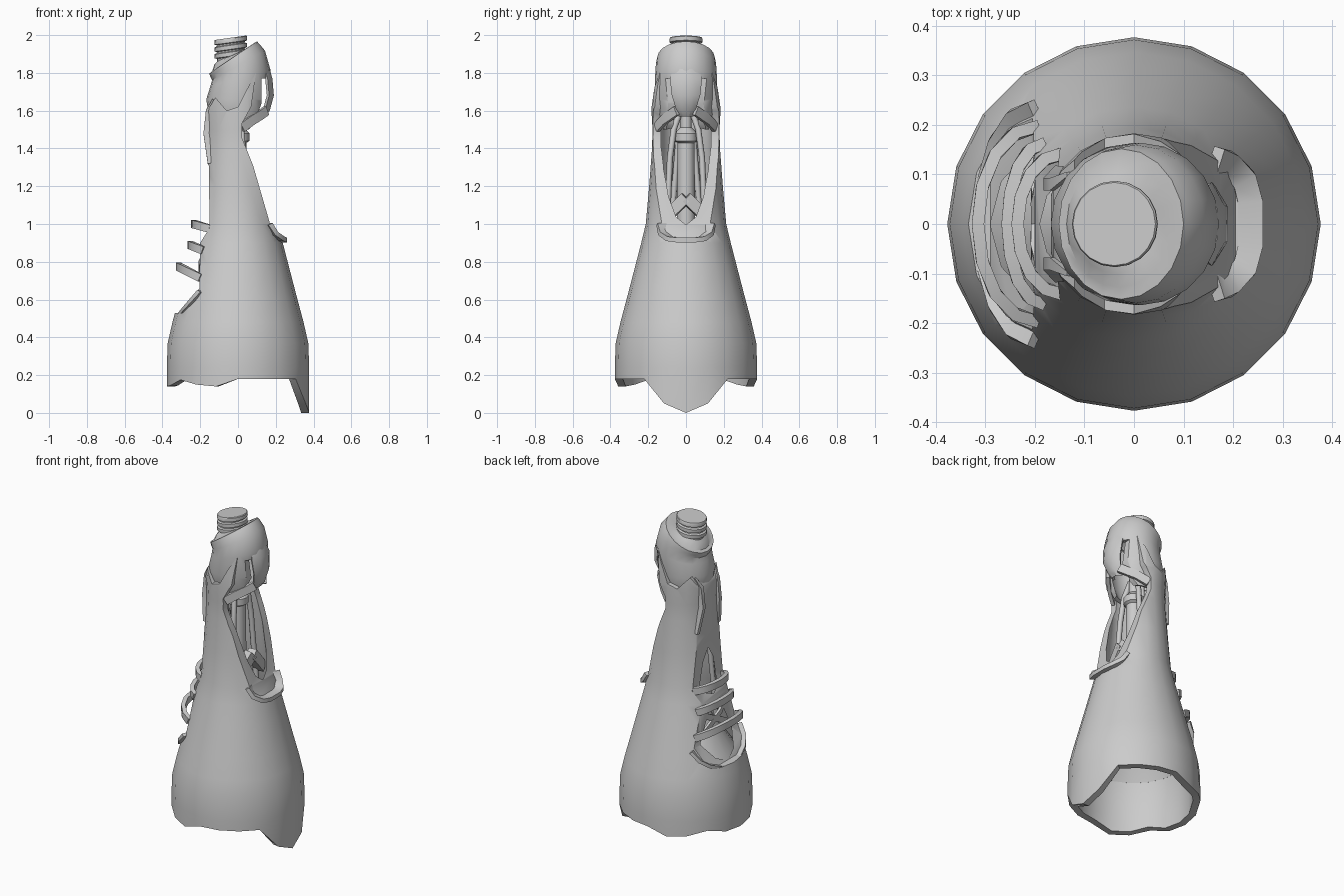
import bpy
from math import sin, cos, pi, radians
from mathutils import Vector

if "Cube" in bpy.data.objects:
    bpy.data.objects.remove(bpy.data.objects["Cube"])


def make(name, verts, faces):
    me = bpy.data.meshes.new(name)
    me.from_pydata([tuple(v) for v in verts], [], faces)
    me.update()
    ob = bpy.data.objects.new(name, me)
    bpy.context.collection.objects.link(ob)
    return ob


def finish(ob, angle=35):
    bpy.ops.object.select_all(action='DESELECT')
    ob.select_set(True)
    bpy.context.view_layer.objects.active = ob
    for m in list(ob.modifiers):
        bpy.ops.object.modifier_apply(modifier=m.name)
    bpy.ops.object.shade_smooth_by_angle(angle=radians(angle))


def ring(cx, cz, r, tilt=0, n=20):
    t = radians(tilt)
    return [Vector((cx + r * cos(a) * cos(t), r * sin(a), cz + r * cos(a) * sin(t)))
            for a in (2 * pi * k / n for k in range(n))]


def loft(name, rings, caps=False):
    n = len(rings[0])
    faces = [(i * n + j, i * n + (j + 1) % n, (i + 1) * n + (j + 1) % n, (i + 1) * n + j)
             for i in range(len(rings) - 1) for j in range(n)]
    if caps:
        last = (len(rings) - 1) * n
        faces += [tuple(reversed(range(n))), tuple(range(last, last + n))]
    return make(name, [v for r in rings for v in r], faces)


def band(name, pts, w, h, ref=(0, 0, 1), taper=1.0):
    """Rectangular strip swept along a path: h along ref, w across it."""
    pts = [Vector(p) for p in pts]
    rings = []
    for i, p in enumerate(pts):
        t = (pts[min(i + 1, len(pts) - 1)] - pts[max(i - 1, 0)]).normalized()
        s = t.cross(Vector(ref)).normalized()
        u = s.cross(t)
        k = taper if i == 0 else 1.0
        rings.append([p + s * w / 2 * a * k + u * h / 2 * b * k
                      for a, b in ((-1, -1), (1, -1), (1, 1), (-1, 1))])
    ob = loft(name, rings, True)
    finish(ob)
    return ob


def sides(name, pts, w, h, ref, taper=1.0):
    for tag, s in (("left", 1), ("right", -1)):
        band(tag + "_" + name, [(x, y * s, z) for x, y, z in pts], w, h, ref, taper)


def arc(x_out, z_out, x_end, y_end, z_end, n=8):
    """Half-elliptic path through both ends, bulging along x."""
    return [(x_end + (x_out - x_end) * cos(a), y_end * sin(a), z_end + (z_out - z_end) * cos(a))
            for a in (-pi / 2 + pi * i / n for i in range(n + 1))]


def cord(name, pts, r):
    cu = bpy.data.curves.new(name, 'CURVE')
    cu.dimensions = '3D'
    cu.bevel_depth, cu.bevel_resolution, cu.use_fill_caps = r, 1, True
    sp = cu.splines.new('POLY')
    sp.points.add(len(pts) - 1)
    for q, p in zip(sp.points, pts):
        q.co = (*p, 1)
    ob = bpy.data.objects.new(name, cu)
    bpy.context.collection.objects.link(ob)


def trim(ob, outline, thick):
    """Thicken a shell inwards and keep only what lies within an x-z outline."""
    m = ob.modifiers.new("thick", 'SOLIDIFY')
    m.thickness, m.offset = thick, -1
    n = len(outline)
    cut = make("trim_helper", [(x, y, z) for y in (-1, 1) for x, z in outline],
               [tuple(range(n)), tuple(reversed(range(n, 2 * n)))] +
               [(i, i + n, (i + 1) % n + n, (i + 1) % n) for i in range(n)])
    cut.hide_render = True
    b = ob.modifiers.new("trim", 'BOOLEAN')
    b.operation, b.solver, b.object = 'INTERSECT', 'EXACT', cut
    finish(ob)
    bpy.data.objects.remove(cut)


# Outer bell shell with a wavy bottom rim, opened at front and back
rim_half = [0.0, .05, .18, .18, .18, .18, .14, .15, .175, .145, .14]
rim = ring(0, 0, .377)
for k, v in enumerate(rim):
    v.z = rim_half[min(k, 20 - k)]
profile = [(.377, .24), (.372, .37), (.347, .48), (.315, .6), (.268, .78), (.237, .9), (.213, 1.0),
           (.195, 1.2), (.18, 1.4), (.177, 1.5), (.183, 1.6), (.177, 1.7), (.168, 1.82)]
shell = loft("bell_shell", [rim] + [ring(0, z, r) for r, z in profile])
trim(shell, [(-.5, -.1), (.5, -.1), (.5, .92), (.205, .925), (.17, 1.0), (.08, 1.31), (.02, 1.46),
             (.02, 1.53), (.07, 1.62), (.095, 1.8), (.04, 1.7), (0, 1.62), (-.06, 1.6), (-.12, 1.67),
             (-.162, 1.6), (-.168, 1.48), (-.155, 1.32),
             (-.15, .98), (-.2, .9), (-.205, .66), (-.29, .53), (-.5, .52)], .042)

# Inner dome and central rod
inner = loft("inner_dome", [ring(0, .46, .325), ring(0, .56, .27), ring(0, .66, .2), ring(0, .78, .12),
                            ring(0, .88, .05)])
inner.modifiers.new("thick", 'SOLIDIFY').thickness = .02
finish(inner)
rod = loft("central_rod", [ring(0, z, r, 0, 12) for z, r in
                           ((.8, .05), (1.43, .045), (1.44, .06), (1.48, .06), (1.51, .03), (1.7, .03))], True)
finish(rod)

# Rear edge plates and the front lip
sides("rear_edge_plate", [(-.13, .1, 1.66), (-.155, .08, 1.6), (-.168, .08, 1.48), (-.145, .105, 1.32)],
      .025, .03, (1, 0, 0), .4)
band("front_lip", [(.165, -.13, 1.0), (.19, -.122, .95), (.222, -.09, .922), (.235, -.045, .915),
                   (.235, .045, .915), (.222, .09, .922), (.19, .122, .95), (.165, .13, 1.0)], .05, .025)

# Rear rib hoops, lower lip and crossed straps
for i, a in enumerate([(-.235, 1.0, -.15, .14, .975), (-.255, .89, -.185, .16, .86),
                       (-.315, .775, -.2, .195, .715)]):
    band("rear_rib_%d" % (i + 1), arc(*a), .025, .042)
band("rear_lower_lip", arc(-.305, .51, -.2, .23, .645), .04, .02)
for s in (1, -1):
    band("rear_cross_strap", [(-.17, .16 * s, .85), (-.2, .05 * s, .79), (-.2, -.07 * s, .73),
                              (-.18, -.19 * s, .66)], .015, .035)

# Chevron brace and inner cords
sides("chevron_brace", [(.09, 0, 1.14), (.08, .06, 1.08), (.06, .14, 1.0)], .05, .06, (0, 0, 1))
for s in (1, -1):
    cord("front_cord", [(.0, .03 * s, 1.6), (.02, .065 * s, 1.5), (.03, .085 * s, 1.35), (.05, .1 * s, 1.0),
                        (.06, .11 * s, .85)], .016)
    cord("rear_cord", [(-.08, .03 * s, 1.62), (-.11, .045 * s, 1.4), (-.12, .065 * s, 1.15),
                       (-.13, .09 * s, .9), (-.13, .11 * s, .7)], .016)

# Tilted head with stepped collar on top, open at the face
head = loft("head_shell", [ring(0, 1.5, .12), ring(-.005, 1.58, .15), ring(-.005, 1.66, .163),
                           ring(.013, 1.775, .164, 15),
                           ring(.003, 1.84, .16, 29), ring(-.018, 1.868, .156, 34),
                           ring(-.026, 1.882, .152, 34), ring(-.03, 1.88, .128, 34),
                           ring(-.035, 1.89, .1, 26), ring(-.035, 1.895, .06, 16)])
trim(head, [(-.5, 1.62), (-.1, 1.6), (0, 1.48), (.04, 1.48), (.085, 1.53), (.125, 1.64), (.125, 1.77),
            (.5, 1.79), (.5, 2.2), (-.5, 2.2)], .022)

# Face plate
rows = [(.168, 1.82, .068), (.182, 1.77, .085), (.19, 1.68, .075), (.168, 1.6, .05), (.145, 1.57, .04)]
fv = [(x - (.025 if abs(k) == 1 else 0), w * k, z) for x, z, w in rows for k in (-1, -.45, .45, 1)]
face = make("face_plate", fv, [(i * 4 + j, i * 4 + 4 + j, i * 4 + 5 + j, i * 4 + 1 + j)
                               for i in range(4) for j in range(3)])
face.modifiers.new("thick", 'SOLIDIFY').thickness = .015
finish(face)

# Jaw straps linking face plate and neck
sides("jaw_strap", [(.15, .05, 1.6), (.115, .085, 1.575), (.075, .12, 1.55), (.02, .155, 1.51)],
      .02, .05, (0, 0, 1))

# Threaded neck
neck = [ring(-.035, 1.85, .075, 8)]
for i in range(3):
    z = 1.885 + i * .036
    neck += [ring(-.037, z, .075, 8), ring(-.038, z + .004, .087, 8), ring(-.039, z + .025, .087, 8),
             ring(-.04, z + .029, .075 if i < 2 else .084, 8)]
finish(loft("threaded_neck", neck, True))
